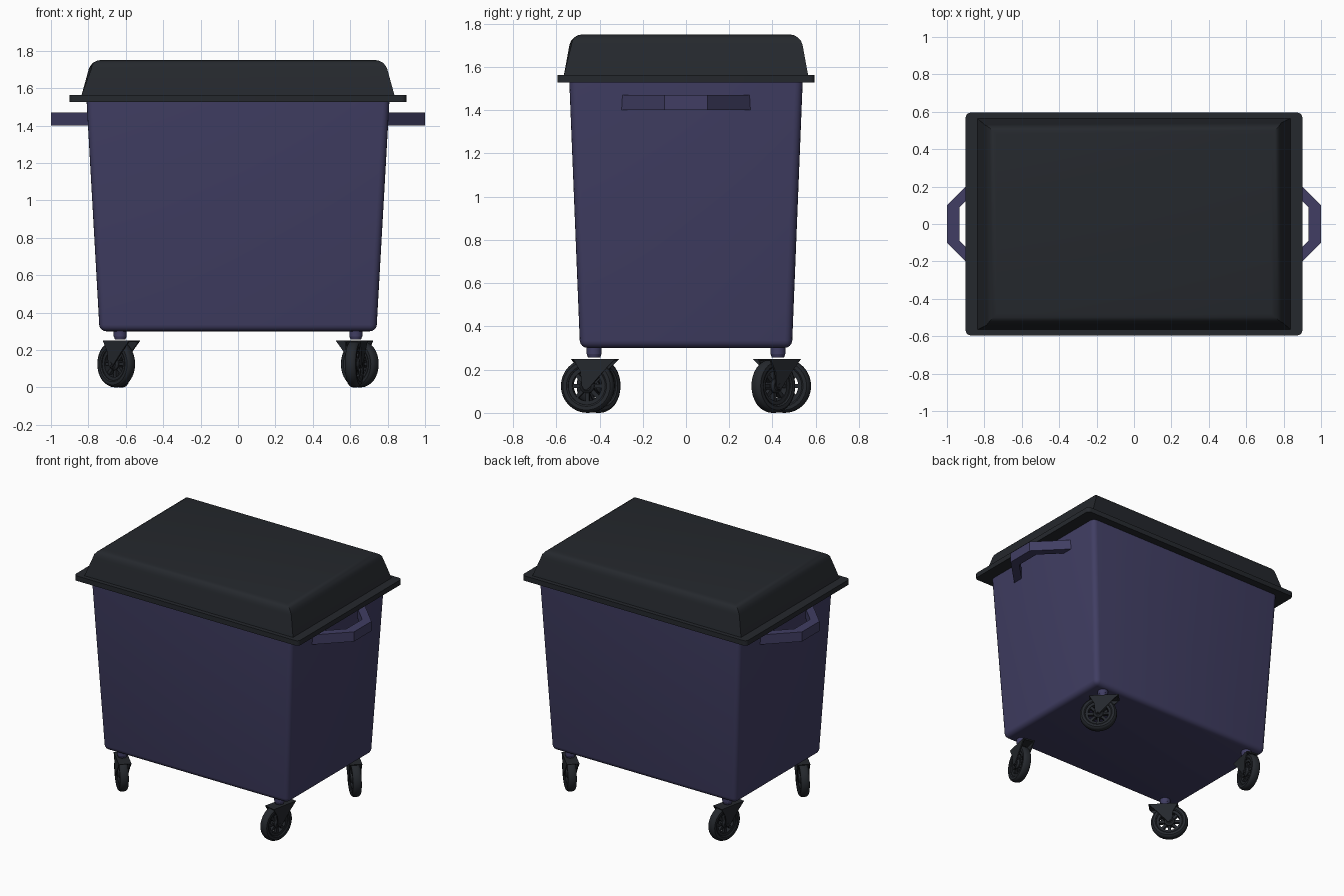
import bpy, bmesh, math
from mathutils import Matrix, Vector

if "Cube" in bpy.data.objects:
    bpy.data.objects.remove(bpy.data.objects["Cube"])


def material(name, rgb):
    m = bpy.data.materials.new(name)
    m.diffuse_color = (*rgb, 1)
    m.use_nodes = True
    m.node_tree.nodes["Principled BSDF"].inputs["Base Color"].default_value = m.diffuse_color
    return m


PURPLE = material("purple_plastic", (0.052, 0.048, 0.125))
BLACK = material("black_plastic", (0.018, 0.021, 0.026))


def finish(name, bm, mat, matrix=Matrix(), smooth=35):
    bmesh.ops.recalc_face_normals(bm, faces=bm.faces)
    mesh = bpy.data.meshes.new(name)
    bm.to_mesh(mesh)
    bm.free()
    ob = bpy.data.objects.new(name, mesh)
    bpy.context.collection.objects.link(ob)
    mesh.materials.append(mat)
    ob.matrix_world = matrix
    bpy.ops.object.select_all(action='DESELECT')
    ob.select_set(True)
    bpy.context.view_layer.objects.active = ob
    bpy.ops.object.shade_smooth_by_angle(angle=math.radians(smooth))
    return ob


def tapered_box(name, low, z0, high, z1, mat, bevel, pick):
    """Box with different half sizes at bottom and top; pick chooses the edges to bevel."""
    bm = bmesh.new()
    bmesh.ops.create_cube(bm, size=2)
    for v in bm.verts:
        (hx, hy), z = (high, z1) if v.co.z > 0 else (low, z0)
        v.co = (v.co.x * hx, v.co.y * hy, z)
    mid = (z0 + z1) / 2

    def kind(e):
        a, b = (v.co.z > mid for v in e.verts)
        return 'side' if a != b else 'top' if a else 'bottom'
    edges = [e for e in bm.edges if kind(e) in pick]
    bmesh.ops.bevel(bm, geom=edges, offset=bevel, segments=4, profile=0.5, affect='EDGES')
    return finish(name, bm, mat)


def add_prism(bm, points, depth):
    """Extrude a closed outline of 3D points along depth."""
    face = bm.faces.new([bm.verts.new(p) for p in points])
    out = bmesh.ops.extrude_face_region(bm, geom=[face])['geom']
    bmesh.ops.translate(bm, vec=depth, verts=[v for v in out if isinstance(v, bmesh.types.BMVert)])


def add_lathe(bm, profile, segments):
    """Closed ring around the y axis from (radius, y) points."""
    rings = []
    for i in range(segments):
        a = 2 * math.pi * i / segments
        rings.append([bm.verts.new((r * math.cos(a), y, r * math.sin(a))) for r, y in profile])
    n = len(profile)
    for i in range(segments):
        p, q = rings[i], rings[(i + 1) % segments]
        for j in range(n):
            k = (j + 1) % n
            bm.faces.new((p[j], p[k], q[k], q[j]))


# Bin body and lid
tapered_box("bin_body", (0.74, 0.49), 0.30, (0.81, 0.54), 1.54, PURPLE, 0.035, ('side', 'bottom'))
tapered_box("lid_rim", (0.90, 0.595), 1.527, (0.90, 0.595), 1.563, BLACK, 0.025, ('side',))
tapered_box("lid_dome", (0.837, 0.565), 1.56, (0.785, 0.53), 1.75, BLACK, 0.05, ('top',))

# Side handles
for side, label in ((1, "right"), (-1, "left")):
    half = [(0.79, 0.31), (1.0, 0.10)]
    inner = [(0.932, 0.09), (0.79, 0.232)]
    outline = half + [(x, -y) for x, y in reversed(half)]
    outline += [(x, -y) for x, y in reversed(inner)] + inner
    bm = bmesh.new()
    add_prism(bm, [(side * x, y, 1.40) for x, y in outline], Vector((0, 0, 0.07)))
    finish(label + "_handle", bm, PURPLE)


def caster(label, x, y, degrees):
    base = Matrix.Translation((x, y, 0)) @ Matrix.Rotation(math.radians(degrees), 4, 'Z')
    # Swivel stem
    bm = bmesh.new()
    bmesh.ops.create_cone(bm, cap_ends=True, segments=16, radius1=0.028, radius2=0.035, depth=0.02,
                          matrix=Matrix.Translation((0, 0, 0.265)))
    bmesh.ops.create_cone(bm, cap_ends=True, segments=16, radius1=0.035, radius2=0.035, depth=0.04,
                          matrix=Matrix.Translation((0, 0, 0.293)))
    finish(label + "_stem", bm, PURPLE, base)

    # Fork: two cheeks, top plate and axle
    cheek = [(-0.11, 0.25), (0.09, 0.25), (0.056, 0.19), (0.05, 0.125), (0.037, 0.107),
             (0.02, 0.11), (-0.055, 0.195)]
    bm = bmesh.new()
    for s in (-1, 1):
        add_prism(bm, [(u, s * 0.034, z) for u, z in cheek], Vector((0, s * 0.008, 0)))
    top = [(-0.11, 0.25), (0.09, 0.25), (0.086, 0.243), (-0.102, 0.243)]
    add_prism(bm, [(u, -0.042, z) for u, z in top], Vector((0, 0.084, 0)))
    bmesh.ops.create_cone(bm, cap_ends=True, segments=10, radius1=0.01, radius2=0.01, depth=0.088,
                          matrix=Matrix.Translation((0.03, 0, 0.125)) @ Matrix.Rotation(math.pi / 2, 4, 'X'))
    finish(label + "_fork", bm, BLACK, base)

    # Wheel: tyre, recessed rim, hub and spokes
    hub = base @ Matrix.Translation((0.03, 0, 0.125))
    bm = bmesh.new()
    side = [(0.088, 0.024), (0.095, 0.029), (0.112, 0.029), (0.121, 0.022), (0.125, 0.01)]
    add_lathe(bm, side + [(r, -w) for r, w in reversed(side)], 32)
    finish(label + "_tyre", bm, BLACK, hub)
    bm = bmesh.new()
    add_lathe(bm, [(0.07, 0.018), (0.09, 0.018), (0.09, -0.018), (0.07, -0.018)], 32)
    add_lathe(bm, [(0.006, 0.028), (0.022, 0.028), (0.034, 0.018),
                   (0.034, -0.018), (0.022, -0.028), (0.006, -0.028)], 20)
    for i in range(8):
        spin = Matrix.Rotation(i * math.pi / 4, 4, 'Y')
        bmesh.ops.create_cube(bm, size=1, matrix=spin @ Matrix.Translation((0.052, 0, 0))
                              @ Matrix.Diagonal((0.046, 0.024, 0.018, 1)))
    finish(label + "_wheel_rim", bm, BLACK, hub)


# Casters, opposite corners turned half a revolution from each other
for label, x, y, turn in (("front_left", -0.63, -0.425, 135), ("back_right", 0.63, 0.425, -45),
                          ("front_right", 0.63, -0.425, 258), ("back_left", -0.63, 0.425, 78)):
    caster(label, x, y, turn)
